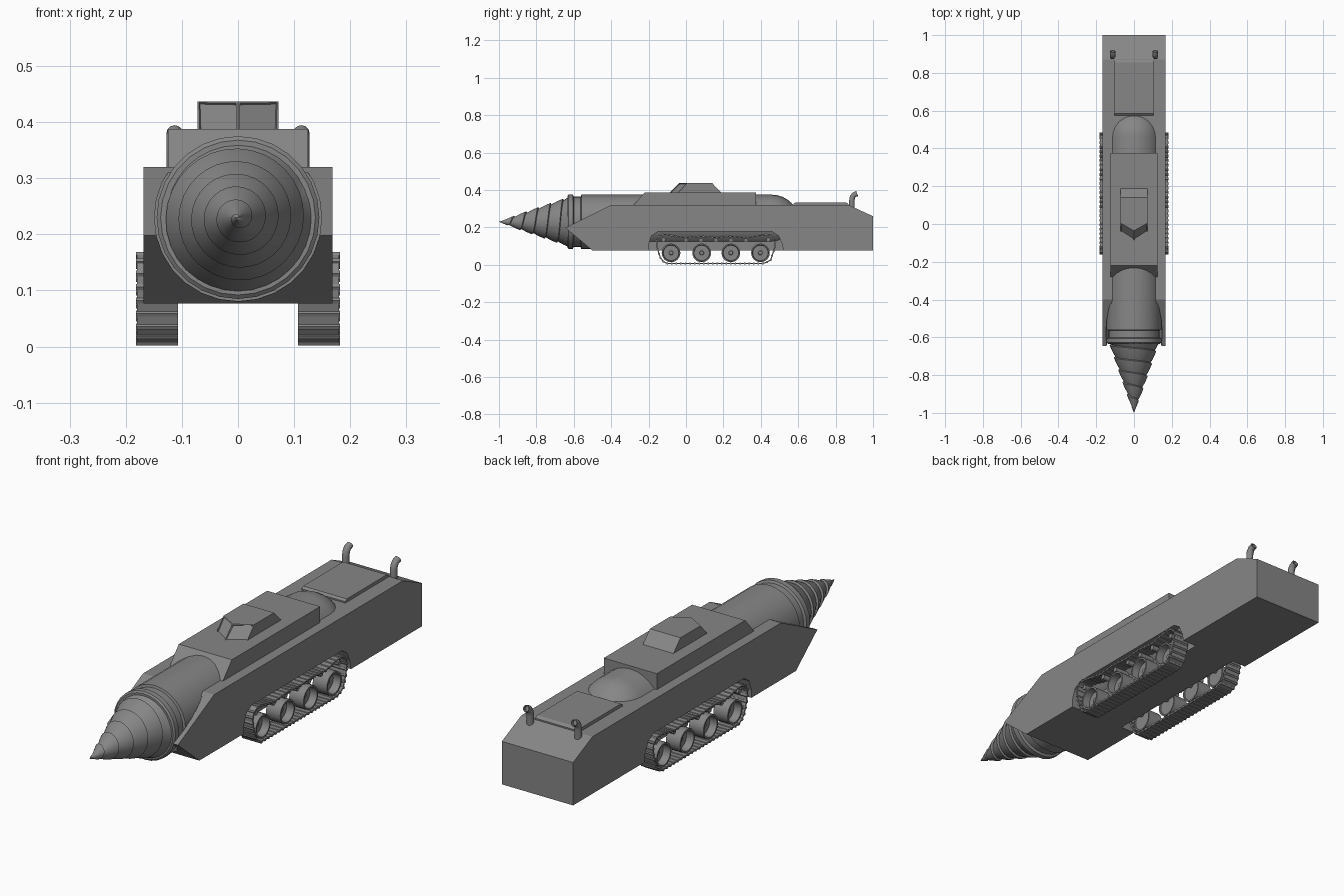
import bpy, bmesh, math
from mathutils import Vector

if "Cube" in bpy.data.objects:
    bpy.data.objects.remove(bpy.data.objects["Cube"])

grey = bpy.data.materials.new("steel_grey")
grey.diffuse_color = (0.24, 0.24, 0.24, 1)
grey.use_nodes = True
grey.node_tree.nodes["Principled BSDF"].inputs["Base Color"].default_value = grey.diffuse_color
AXIS_Z = 0.23  # height of the drill axis


def finish(bm, name, smooth=False, merge=True):
    if merge:
        bmesh.ops.remove_doubles(bm, verts=bm.verts, dist=1e-5)
    bmesh.ops.recalc_face_normals(bm, faces=bm.faces)
    me = bpy.data.meshes.new(name)
    bm.to_mesh(me)
    bm.free()
    ob = bpy.data.objects.new(name, me)
    bpy.context.collection.objects.link(ob)
    me.materials.append(grey)
    if smooth:
        bpy.ops.object.select_all(action='DESELECT')
        ob.select_set(True)
        bpy.context.view_layer.objects.active = ob
        bpy.ops.object.shade_smooth_by_angle(angle=math.radians(35))
    return ob


def prism(bm, profile, x0, x1):
    """Extrude a (y, z) outline from x0 to x1."""
    a = [bm.verts.new((x0, y, z)) for y, z in profile]
    b = [bm.verts.new((x1, y, z)) for y, z in profile]
    bm.faces.new(a)
    bm.faces.new(b[::-1])
    for i in range(len(a)):
        j = (i + 1) % len(a)
        bm.faces.new((a[i], a[j], b[j], b[i]))


def lathe_y(bm, profile, z, n=28):
    """Revolve (y, radius) points around a lengthwise axis."""
    rings = [[bm.verts.new((r * math.cos(2 * math.pi * k / n), y, z + r * math.sin(2 * math.pi * k / n)))
              for k in range(n)] for y, r in profile]
    for p, q in zip(rings, rings[1:]):
        for k in range(n):
            bm.faces.new((p[k], p[(k + 1) % n], q[(k + 1) % n], q[k]))


def cut(ob, cutter):
    cutter.hide_render = True
    cutter.hide_viewport = False
    cutter.display_type = 'WIRE'
    m = ob.modifiers.new("cut", 'BOOLEAN')
    m.operation, m.solver, m.object = 'DIFFERENCE', 'EXACT', cutter


# Hull with a pointed prow, cut for the drill and the track wells
bm = bmesh.new()
prism(bm, [(-0.5, 0.077), (-0.645, 0.198), (-0.4, 0.32), (0.87, 0.32), (1, 0.26), (1, 0.077)], -0.168, 0.168)
hull = finish(bm, "hull")

bm = bmesh.new()
lathe_y(bm, [(-0.8, 0), (-0.8, 0.149), (-0.42, 0.149), (-0.42, 0)], AXIS_Z)
cut(hull, finish(bm, "drill_bay_cutter"))

well = [(-0.2, 0.05), (-0.2, 0.11), (-0.185, 0.155), (-0.15, 0.178), (0.46, 0.178),
        (0.495, 0.155), (0.515, 0.11), (0.525, 0.05)]
for side, label in ((1, "right"), (-1, "left")):
    bm = bmesh.new()
    prism(bm, well, side * 0.1, side * 0.2)
    cut(hull, finish(bm, label + "_well_cutter"))

# Round body: collar, groove, long barrel and domed tail
bm = bmesh.new()
prof = [(-0.634, 0.1), (-0.634, 0.138), (-0.628, 0.145), (-0.605, 0.145), (-0.6, 0.135),
        (-0.563, 0.135), (-0.56, 0.145)]
prof += [(0.46 + 0.145 * math.sin(a), 0.145 * math.cos(a)) for a in (i * math.pi / 16 for i in range(9))]
lathe_y(bm, prof, AXIS_Z)
finish(bm, "drill_barrel", True)

# Drill bit: cone with a stepped helical thread
bm = bmesh.new()
N, PITCH, Y0, Y1 = 32, 0.066, -1.0, -0.632


def bit_point(y, angle, extra):
    y = min(max(y, Y0), Y1)
    t = (y - Y0) / (Y1 - Y0)
    r = 0.126 * t + extra * min(1, t * 4)
    return bm.verts.new((r * math.cos(angle), y, AXIS_Z + r * math.sin(angle)))


for k in range(-1, 6):
    rows = []
    for i in range(N + 1):
        ang, y = 2 * math.pi * i / N, Y0 + PITCH * (k + i / N)
        rows.append([bit_point(y + f * PITCH, ang, e)
                     for f, e in ((0, -0.003), (0.5, 0.004), (0.93, 0.006), (1, -0.003))])
    for p, q in zip(rows, rows[1:]):
        for j in range(3):
            bm.faces.new((p[j], p[j + 1], q[j + 1], q[j]))
bmesh.ops.remove_doubles(bm, verts=bm.verts, dist=1e-5)
bmesh.ops.dissolve_degenerate(bm, edges=bm.edges, dist=1e-5)
finish(bm, "drill_bit", True)

# Upper deck with a sloped front
bm = bmesh.new()
prism(bm, [(-0.285, 0.315), (-0.22, 0.388), (0.375, 0.388), (0.375, 0.315)], -0.125, 0.125)
finish(bm, "upper_deck")

# Cabin with a V-shaped windscreen and recessed panes
bm = bmesh.new()
W = 0.072
low = [(-W, 0.19), (-W, -0.042), (0, -0.088), (W, -0.042), (W, 0.19)]
top = [(-W, 0.14), (-W, 0.005), (0, -0.036), (W, 0.005), (W, 0.14)]
a = [bm.verts.new((x, y, 0.385)) for x, y in low]
b = [bm.verts.new((x, y, 0.437)) for x, y in top]
bm.faces.new(a)
bm.faces.new(b)
walls = [bm.faces.new((a[i], a[(i + 1) % 5], b[(i + 1) % 5], b[i])) for i in range(5)]
bmesh.ops.recalc_face_normals(bm, faces=bm.faces)
bmesh.ops.inset_individual(bm, faces=walls[1:3], thickness=0.005, depth=0)
bmesh.ops.inset_individual(bm, faces=walls[1:3], thickness=0.0005, depth=-0.004)
finish(bm, "cabin")

# Engine hatch on the rear deck
bm = bmesh.new()
prism(bm, [(0.575, 0.315), (0.575, 0.326), (0.585, 0.334), (0.855, 0.334), (0.868, 0.326), (0.868, 0.315)],
      -0.103, 0.103)
finish(bm, "engine_hatch")

# Exhaust pipes bending backwards, with hollow ends
path = [(0.887, 0.29), (0.887, 0.345), (0.89, 0.362), (0.899, 0.375), (0.915, 0.381)]
for side, label in ((1, "right"), (-1, "left")):
    bm = bmesh.new()
    rings = []
    pts = [Vector((side * 0.113, y, z)) for y, z in path]
    for i, p in enumerate(pts):
        d = (pts[min(i + 1, 4)] - pts[max(i - 1, 0)]).normalized()
        u, v = Vector((1, 0, 0)), d.cross(Vector((1, 0, 0)))
        rad = [0.0145]
        if i == 4:
            rad = [0.0145, 0.011]
        for r in rad:
            rings.append([bm.verts.new(p + r * (u * math.cos(t) + v * math.sin(t)))
                          for t in (k * math.pi / 6 for k in range(12))])
    rings.append([bm.verts.new(v.co + Vector((0, -0.012, -0.003))) for v in rings[-1]])
    for p, q in zip(rings, rings[1:]):
        for k in range(12):
            bm.faces.new((p[k], p[(k + 1) % 12], q[(k + 1) % 12], q[k]))
    bm.faces.new(rings[-1])
    finish(bm, label + "_exhaust_pipe", True)

# Track loop outline, sampled at even link spacing
loop = [(-0.1, 0.007), (0.42, 0.007), (0.452, 0.025), (0.473, 0.085), (0.478, 0.125), (0.468, 0.15),
        (0.445, 0.163), (0.41, 0.16), (0.33, 0.144), (0.24, 0.152), (0.16, 0.145), (0.08, 0.152), (-0.01, 0.144),
        (-0.09, 0.16), (-0.125, 0.163), (-0.148, 0.15), (-0.158, 0.125), (-0.153, 0.085), (-0.132, 0.025)]
loop = [Vector(p) for p in loop]
LINK = 0.0245


def sample(s):
    for p, q in zip(loop, loop[1:] + loop[:1]):
        length = (q - p).length
        if s <= length:
            return p.lerp(q, s / length)
        s -= length
    return loop[0]


total = sum((q - p).length for p, q in zip(loop, loop[1:] + loop[:1]))
count = round(total / LINK)
X0, X1 = 0.107, 0.18


def tube_x(bm, profile, y, z, n):
    """Revolve (x, radius) points around a crosswise axis."""
    rings = [[bm.verts.new((x, y + r * math.cos(2 * math.pi * k / n), z + r * math.sin(2 * math.pi * k / n)))
              for k in range(n)] for x, r in profile]
    for p, q in zip(rings, rings[1:]):
        for k in range(n):
            bm.faces.new((p[k], p[(k + 1) % n], q[(k + 1) % n], q[k]))


def mirrored(ob):
    m = ob.modifiers.new("mirror", 'MIRROR')
    m.use_axis = (True, False, False)


# Track links with hinge pins
bm = bmesh.new()
for i in range(count):
    p, q = sample(total * i / count), sample(total * (i + 1) / count)
    d = (q - p).normalized()
    n = Vector((d.y, -d.x)) * 0.003
    e = d * 0.0012
    prism(bm, [tuple(c) for c in (p + e - n, q - e - n, q - e + n, p + e + n)], X0, X1)
    tube_x(bm, [(X0, 0), (X0, 0.0062), (X1 + 0.002, 0.0062), (X1 + 0.002, 0)], p.x, p.y, 6)
mirrored(finish(bm, "tracks"))

# Road wheels: hollow drums with a recessed disc and hub
bm = bmesh.new()
for y in (-0.08, 0.084, 0.24, 0.398):
    tube_x(bm, [(0.112, 0), (0.112, 0.042), (0.108, 0.044), (0.108, 0.05), (0.175, 0.05), (0.175, 0.043),
                (0.142, 0.041), (0.142, 0.012), (0.148, 0.01), (0.148, 0)], y, 0.064, 24)
mirrored(finish(bm, "road_wheels", True))

# Return rollers under the upper run, and wheel axles into the hull
bm = bmesh.new()
for y in (-0.12, 0.0, 0.08, 0.16, 0.24, 0.32, 0.44):
    z = 0.142 if -0.1 < y < 0.43 else 0.145
    tube_x(bm, [(0.09, 0), (0.09, 0.011), (0.17, 0.011), (0.17, 0)], y, z - 0.01, 12)
for y in (-0.08, 0.084, 0.24, 0.398):
    tube_x(bm, [(0.08, 0), (0.08, 0.012), (0.12, 0.012), (0.12, 0)], y, 0.09, 12)
mirrored(finish(bm, "return_rollers", True))
